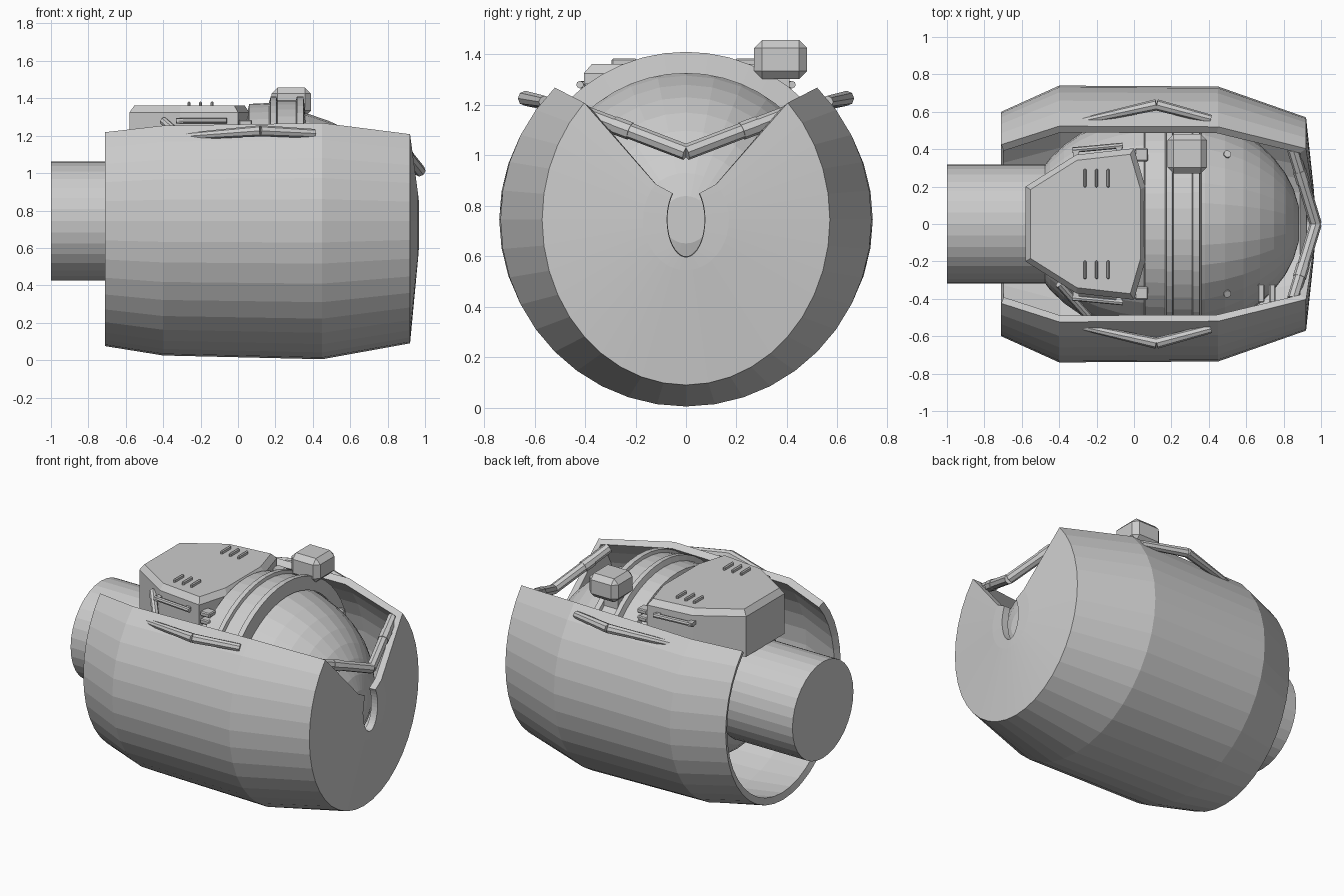
import bpy, bmesh
from math import sin, cos, tau, pi, sqrt
from mathutils import Vector

AXIS_Z = 0.745

default = bpy.data.objects.get("Cube")
if default:
    bpy.data.objects.remove(default)


def make_object(name, bm):
    mesh = bpy.data.meshes.new(name)
    bm.to_mesh(mesh)
    bm.free()
    obj = bpy.data.objects.new(name, mesh)
    bpy.context.collection.objects.link(obj)
    return obj


def loft(name, stations, start=0.0, sweep=tau, segments=32, caps=False):
    """Skin elliptical rings (x, half width, half height) along the x axis."""
    bm = bmesh.new()
    closed = sweep == tau
    count = segments if closed else segments + 1
    rings = []
    for x, ry, rz in stations:
        angles = [start + sweep * j / segments for j in range(count)]
        rings.append([bm.verts.new((x, ry * sin(a), AXIS_Z + rz * cos(a))) for a in angles])
    for a, b in zip(rings, rings[1:]):
        for j in range(segments):
            k = (j + 1) % count
            bm.faces.new((a[j], b[j], b[k], a[k]))
    if caps:
        bm.faces.new(rings[0])
        bm.faces.new(rings[-1][::-1])
    return make_object(name, bm)


def box(name, center, size, bevel=0.0):
    bm = bmesh.new()
    bmesh.ops.create_cube(bm, size=1)
    bmesh.ops.scale(bm, vec=size, verts=bm.verts)
    bmesh.ops.translate(bm, vec=center, verts=bm.verts)
    obj = make_object(name, bm)
    if bevel:
        mod = obj.modifiers.new("Bevel", "BEVEL")
        mod.width = bevel
        mod.segments = 1
    return obj


def bar(name, start, end, r1, r2=None, sides=8):
    """Tapered rod between two points."""
    start, end = Vector(start), Vector(end)
    d = end - start
    bm = bmesh.new()
    bmesh.ops.create_cone(bm, cap_ends=True, segments=sides, radius1=r1,
                          radius2=r1 if r2 is None else r2, depth=d.length)
    bmesh.ops.rotate(bm, matrix=d.to_track_quat("Z", "Y").to_matrix(), verts=bm.verts)
    bmesh.ops.translate(bm, vec=(start + end) / 2, verts=bm.verts)
    return make_object(name, bm)


# Outer shell with an open quarter on top and a keyhole in its end face
shell = loft("outer_shell", [
    (-0.71, 0.60, 0.67), (-0.40, 0.74, 0.72), (0.45, 0.735, 0.74),
    (0.92, 0.57, 0.655), (0.963, 0.17, 0.20), (0.967, 0.075, 0.148),
], start=pi / 4, sweep=1.5 * pi, segments=30)
thick = shell.modifiers.new("Thickness", "SOLIDIFY")
thick.thickness = 0.045
thick.offset = -1

# Rear cylinder
loft("rear_cylinder", [(-1.0, 0.318, 0.318), (-0.35, 0.318, 0.318)], caps=True)

# Inner pod
pod = []
for i in range(1, 20):
    a = pi * i / 20
    pod.append((0.15 - 0.74 * cos(a), 0.6 * sin(a), 0.6 * sin(a)))
loft("inner_pod", pod, caps=True)

# Stepped band around the pod
band = [(0.05, 0.58), (0.06, 0.625), (0.165, 0.63), (0.175, 0.665), (0.205, 0.665),
        (0.21, 0.645), (0.31, 0.645), (0.315, 0.665), (0.35, 0.665), (0.36, 0.58)]
loft("pod_band", [(x, r, r) for x, r in band], segments=48)

# Top hatch housing with a chamfered lid
half = [(-0.58, 0.20), (-0.31, 0.37), (0.0, 0.405), (0.06, 0.2)]
outline = half + [(x, -y) for x, y in reversed(half)]
bm = bmesh.new()
levels = []
for z, s in ((1.06, 1.0), (1.325, 1.0), (1.362, 0.92)):
    levels.append([bm.verts.new((-0.25 + (x + 0.25) * s, y * s, z)) for x, y in outline])
for a, b in zip(levels, levels[1:]):
    for j in range(len(a)):
        k = (j + 1) % len(a)
        bm.faces.new((a[j], a[k], b[k], b[j]))
bm.faces.new(levels[0])
bm.faces.new(levels[-1])
bmesh.ops.recalc_face_normals(bm, faces=bm.faces)
make_object("hatch_housing", bm)

# Sensor box on its stalk
box("sensor_box", (0.285, 0.375, 1.38), (0.21, 0.21, 0.155), 0.032)
box("sensor_stalk", (0.26, 0.36, 1.27), (0.10, 0.10, 0.12))

for side, s in (("left", 1), ("right", -1)):
    # Hatch ribs
    for i in range(3):
        box(f"hatch_rib_{side}_{i}", (-0.262 + 0.062 * i, s * 0.245, 1.368),
            (0.016, 0.1, 0.03), 0.006)
    # Hatch side rail and its feet
    bar(f"hatch_rail_{side}", (-0.33, s * 0.395, 1.28), (-0.06, s * 0.42, 1.28), 0.015)
    for i, x in enumerate((-0.31, -0.08)):
        box(f"rail_foot_{side}_{i}", (x, s * 0.385, 1.28), (0.03, 0.05, 0.025))
    # Hinges between hatch and band
    for i, z in enumerate((1.22, 1.27)):
        box(f"hinge_{side}_{i}", (0.04, s * 0.37, z), (0.07, 0.07, 0.03), 0.006)
    # Grab handle on the shell
    peak = (0.12, s * 0.637, 1.226)
    bar(f"grab_handle_rear_{side}", (-0.30, s * 0.545, 1.195), peak, 0.018, 0.03)
    bar(f"grab_handle_front_{side}", peak, (0.41, s * 0.56, 1.212), 0.03, 0.024)
    # End brace meeting in a V
    bar(f"end_brace_{side}", (0.85, s * 0.40, 1.165), (0.972, 0, 1.012), 0.032)
    bar(f"brace_sleeve_{side}", (0.885, s * 0.285, 1.12), (0.905, s * 0.22, 1.096), 0.036)
    # Pod rivet
    z = AXIS_Z + sqrt(0.279 - 0.137)
    bar(f"pod_rivet_{side}", (0.49, s * 0.36, z - 0.02), (0.5, s * 0.375, z + 0.015), 0.02, sides=12)

# Diagonal stay and small inner blocks on the right side
bar("hatch_stay", (-0.40, -0.32, 1.28), (-0.24, -0.50, 1.14), 0.022)
for i in range(2):
    box(f"inner_block_{i}", (0.68 + 0.06 * i, -0.37, 1.03), (0.035, 0.10, 0.05), 0.006)
